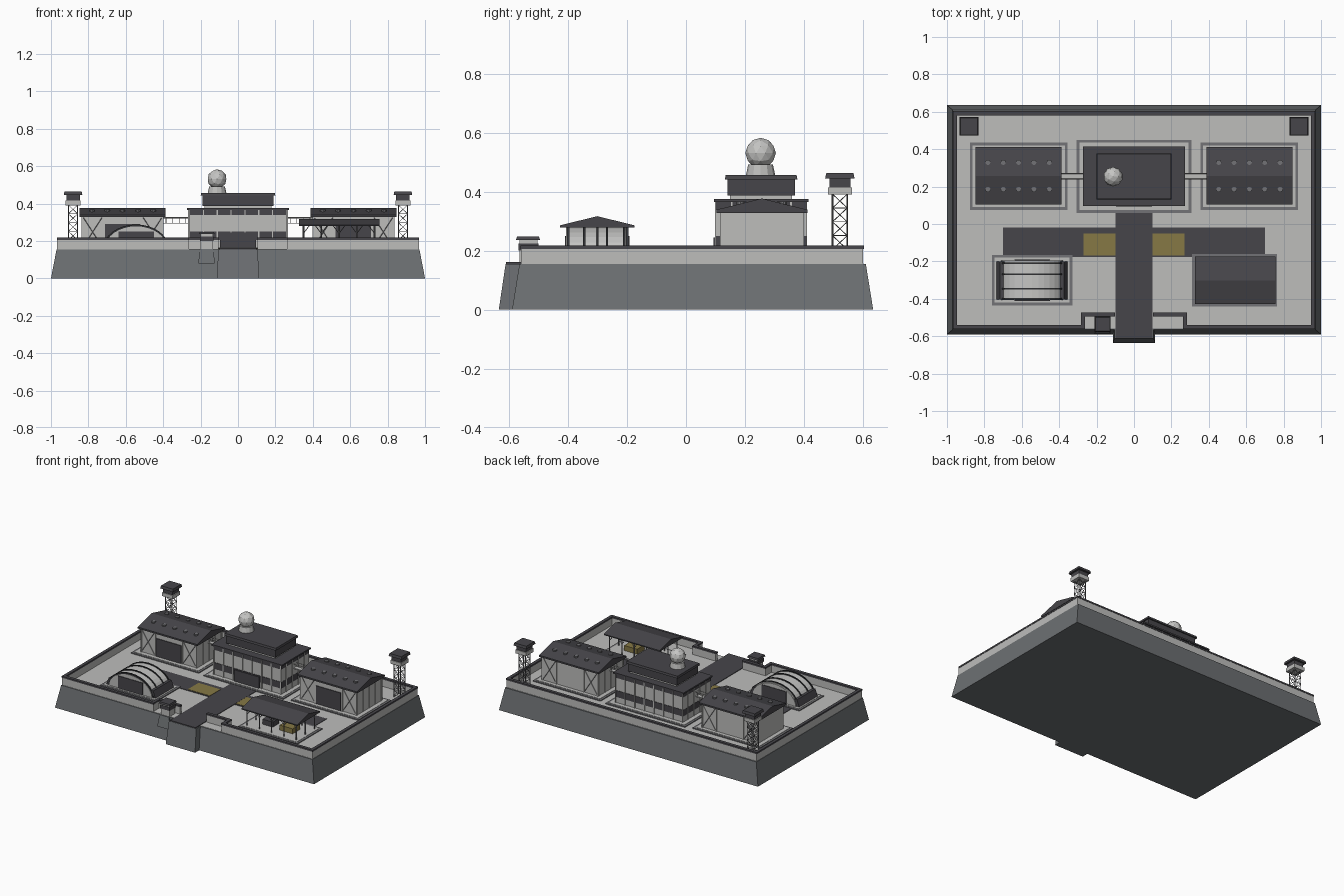
import bpy, bmesh, math
from mathutils import Vector, Matrix

cube = bpy.data.objects.get("Cube")
if cube:
    bpy.data.objects.remove(cube)


def material(name, r, g, b):
    m = bpy.data.materials.new(name)
    m.use_nodes = True
    m.diffuse_color = (r, g, b, 1)
    bsdf = next(n for n in m.node_tree.nodes if n.type == "BSDF_PRINCIPLED")
    bsdf.inputs["Base Color"].default_value = (r, g, b, 1)
    return m


CONCRETE = material("concrete", 0.51, 0.51, 0.5)
STONE = material("slate stone", 0.15, 0.16, 0.168)
DARK = material("charcoal", 0.062, 0.06, 0.068)
BLACK = material("black trim", 0.028, 0.029, 0.032)
CURB = material("curb grey", 0.17, 0.17, 0.18)
OCHRE = material("ochre", 0.24, 0.19, 0.06)
PALE = material("pale grey", 0.56, 0.56, 0.55)


class Part:
    """Collects simple solids into one object."""

    def __init__(self):
        self.bm = bmesh.new()

    def loft(self, a, b):
        va, vb = ([self.bm.verts.new(p) for p in ring] for ring in (a, b))
        n = len(va)
        self.bm.faces.new(va)
        self.bm.faces.new(vb)
        for i in range(n):
            j = (i + 1) % n
            self.bm.faces.new((va[i], va[j], vb[j], vb[i]))
        return self

    def box(self, x0, x1, y0, y1, z0, z1):
        return self.taper((x0, x1, y0, y1), (x0, x1, y0, y1), z0, z1)

    def along_x(self, pts, x0, x1):
        return self.loft([(x0, *p) for p in pts], [(x1, *p) for p in pts])

    def along_y(self, pts, y0, y1):
        return self.loft([(x, y0, z) for x, z in pts], [(x, y1, z) for x, z in pts])

    def taper(self, low, high, z0, z1):
        def ring(r, z):
            return [(r[0], r[2], z), (r[1], r[2], z), (r[1], r[3], z), (r[0], r[3], z)]
        return self.loft(ring(low, z0), ring(high, z1))

    def beam(self, p, q, r=0.003):
        p, q = Vector(p), Vector(q)
        u = (q - p).orthogonal().normalized() * r
        v = (q - p).normalized().cross(u)
        ring = [u + v, v - u, -u - v, u - v]
        return self.loft([p + c for c in ring], [q + c for c in ring])

    def tube(self, x, y, z0, z1, r0, r1, n=12):
        def ring(r, z):
            return [(x + r * math.cos(math.tau * i / n), y + r * math.sin(math.tau * i / n), z) for i in range(n)]
        return self.loft(ring(r0, z0), ring(r1, z1))

    def done(self, name, mat):
        bmesh.ops.recalc_face_normals(self.bm, faces=self.bm.faces[:])
        me = bpy.data.meshes.new(name)
        self.bm.to_mesh(me)
        self.bm.free()
        me.materials.append(mat)
        ob = bpy.data.objects.new(name, me)
        bpy.context.collection.objects.link(ob)


FLOOR = 0.157
SIDES = (("right", -1), ("left", 1))

# Foundation, gate block and sunken yard
Part().taper((-1, 1, -0.59, 0.635), (-0.97, 0.97, -0.565, 0.61), 0, 0.155).done("foundation", STONE)
Part().taper((-0.113, 0.113, -0.635, -0.5), (-0.105, 0.105, -0.612, -0.5), 0, 0.155).done("gate_block", STONE)
Part().box(-0.966, 0.966, -0.56, 0.602, 0.15, FLOOR).done("yard", CONCRETE)

# Parapet wall around the yard, set back at the gate, with a dark cap
wall, cap = Part(), Part()
path = [(0.112, -0.484), (0.272, -0.484), (0.272, -0.55), (0.958, -0.55), (0.958, 0.592), (0, 0.592)]
for s in (-1, 1):
    for (ax, ay), (bx, by) in zip(path, path[1:]):
        xs, ys = sorted((s * ax, s * bx)), sorted((ay, by))
        wall.box(xs[0] - 0.009, xs[1] + 0.009, ys[0] - 0.009, ys[1] + 0.009, 0.15, 0.206)
        cap.box(xs[0] - 0.011, xs[1] + 0.011, ys[0] - 0.011, ys[1] + 0.011, 0.206, 0.217)
wall.done("parapet", CONCRETE)
cap.done("parapet_cap", DARK)

# Roads and marked bays
Part().box(-0.098, 0.098, -0.61, 0.07, 0.154, 0.161).box(-0.7, 0.7, -0.177, -0.02, 0.154, 0.16).done("roads", DARK)
Part().box(-0.27, -0.1, -0.168, -0.05, FLOOR, 0.162).box(0.1, 0.27, -0.168, -0.05, FLOOR, 0.162).done("marked_bays", OCHRE)

# Building pads: grey kerb around a pale slab
curb, slab = Part(), Part()
for x0, x1, y0, y1 in ((-0.307, 0.307, 0.06, 0.45), (-0.878, -0.355, 0.075, 0.435), (0.355, 0.878, 0.075, 0.435),
                       (-0.76, -0.33, -0.435, -0.165), (0.31, 0.765, -0.44, -0.16)):
    curb.box(x0, x1, y0, y1, 0.155, 0.163)
    slab.box(x0 + 0.015, x1 - 0.015, y0 + 0.015, y1 - 0.015, 0.155, 0.165)
curb.done("pad_kerbs", CURB)
slab.done("pad_slabs", CONCRETE)

# Headquarters: two storeys with window bands and pilasters
Part().box(-0.26, 0.26, 0.105, 0.405, FLOOR, 0.365).box(-0.18, 0.18, 0.15, 0.36, 0.37, 0.392).done("headquarters_walls", CONCRETE)
Part().box(-0.263, 0.263, 0.102, 0.408, 0.205, 0.25).box(-0.263, 0.263, 0.102, 0.408, 0.338, 0.365).done("headquarters_windows", DARK)
pil = Part()
for i in range(8):
    x = -0.259 + i * 0.074
    pil.box(x - 0.003, x + 0.003, 0.099, 0.411, FLOOR, 0.365)
for i in range(4):
    y = 0.155 + i * 0.067
    pil.box(-0.266, 0.266, y - 0.003, y + 0.003, FLOOR, 0.365)
pil.done("headquarters_pilasters", CONCRETE)
Part().box(-0.095, 0.095, 0.094, 0.12, FLOOR, 0.245).done("headquarters_door", DARK)
Part().box(-0.272, 0.272, 0.095, 0.415, 0.365, 0.375).box(-0.19, 0.19, 0.14, 0.37, 0.388, 0.445).done("headquarters_roof", DARK)
Part().taper((-0.2, 0.2, 0.132, 0.378), (-0.197, 0.197, 0.135, 0.375), 0.442, 0.457).done("upper_roof", DARK)

# Radar dome
Part().tube(-0.112, 0.253, 0.455, 0.492, 0.05, 0.042).done("dome_base", CONCRETE)
dome = Part()
bmesh.ops.create_icosphere(dome.bm, subdivisions=2, radius=0.052, matrix=Matrix.Translation((-0.112, 0.253, 0.531)))
dome.done("radar_dome", PALE)

for side, s in SIDES:
    # Hangar with solid gabled roof, vents, big door and cross bracing
    cx, ym = s * 0.617, 0.257
    Part().box(cx - 0.215, cx + 0.215, 0.12, 0.395, FLOOR, 0.334).done(side + "_hangar_walls", CONCRETE)
    roof = [(0.103, 0.328), (0.103, 0.339), (ym, 0.377), (0.412, 0.339), (0.412, 0.328)]
    Part().along_x(roof, cx - 0.23, cx + 0.23).done(side + "_hangar_roof", DARK)
    Part().box(cx - 0.095, cx + 0.095, 0.115, 0.13, FLOOR, 0.29).done(side + "_hangar_door", DARK)
    vents, frame, ribs = Part(), Part(), Part()
    for i in range(5):
        for y in (0.185, 0.33):
            vents.tube(cx + (i - 2) * 0.082, y, 0.345, 0.367, 0.014, 0.014, 10)
    for y in (0.119, 0.396):
        for a, b in ((-0.21, -0.11), (0.11, 0.21)):
            frame.beam((cx + a, y, 0.17), (cx + b, y, 0.325), 0.0012).beam((cx + b, y, 0.17), (cx + a, y, 0.325), 0.0012)
    for x in (-0.213, -0.105, 0.105, 0.213):
        ribs.box(cx + x - 0.004, cx + x + 0.004, 0.115, 0.4, FLOOR, 0.333)
    for i in range(5):
        y = 0.125 + i * 0.066
        ribs.box(cx - 0.219, cx + 0.219, y - 0.003, y + 0.003, FLOOR, 0.333)
    vents.done(side + "_roof_vents", CURB)
    frame.done(side + "_hangar_bracing", CURB)
    ribs.done(side + "_hangar_ribs", CONCRETE)

    # Truss footbridge between hangar and headquarters
    bridge = Part().box(*sorted((s * 0.26, s * 0.405)), 0.24, 0.27, 0.292, 0.297)
    for y in (0.24, 0.27):
        bridge.beam((s * 0.26, y, 0.324), (s * 0.405, y, 0.324), 0.002)
        for i in range(4):
            x = 0.28 + i * 0.035
            bridge.beam((s * x, y, 0.295), (s * x, y, 0.324), 0.001)
    bridge.done(side + "_footbridge", CONCRETE)

    # Watchtower on a lattice
    tx, ty = s * 0.882, 0.522
    legs, r = Part(), 0.025
    corners = [(tx - r, ty - r), (tx + r, ty - r), (tx + r, ty + r), (tx - r, ty + r)]
    for i, a in enumerate(corners):
        b = corners[(i + 1) % 4]
        legs.beam((*a, FLOOR), (*a, 0.395), 0.002)
        for k in range(5):
            z, t = FLOOR + k * 0.047, FLOOR + (k + 1) * 0.047
            legs.beam((*a, z), (*b, t), 0.001).beam((*b, z), (*a, t), 0.001).beam((*a, t), (*b, t), 0.001)
    legs.done(side + "_tower_lattice", CURB)
    Part().box(tx - 0.041, tx + 0.041, ty - 0.041, ty + 0.041, 0.39, 0.415).done(side + "_tower_cabin", CONCRETE)
    Part().box(tx - 0.036, tx + 0.036, ty - 0.036, ty + 0.036, 0.415, 0.447).done(side + "_tower_windows", DARK)
    Part().taper((tx - 0.05, tx + 0.05, ty - 0.05, ty + 0.05), (tx - 0.046, tx + 0.046, ty - 0.046, ty + 0.046), 0.445, 0.463).done(side + "_tower_roof", DARK)


# Arched bunker with ribs, end doors and sloped side banks
def arch(rx, rz):
    return [(-0.545 + rx * math.cos(math.pi * i / 16), 0.16 + rz * math.sin(math.pi * i / 16)) for i in range(17)]


Part().along_y(arch(0.17, 0.122), -0.395, -0.205).done("bunker_shell", PALE)
ribs = Part()
for y in (-0.4, -0.345, -0.268, -0.21):
    ribs.along_y(arch(0.175, 0.128), y - 0.004, y + 0.004)
ribs.done("bunker_ribs", BLACK)
Part().along_y(arch(0.166, 0.118), -0.407, -0.195).done("bunker_ends", CONCRETE)
Part().box(-0.64, -0.45, -0.411, -0.191, FLOOR, 0.25).done("bunker_doors", DARK)
banks = Part()
for s in (-1, 1):
    banks.along_y([(-0.545 + s * x, z) for x, z in ((0.192, FLOOR), (0.14, FLOOR), (0.14, 0.212), (0.172, 0.212))], -0.403, -0.2)
banks.done("bunker_banks", DARK)

# Open storage shed with posts and crates
ym = -0.301
Part().along_x([(-0.427, 0.279), (-0.427, 0.286), (ym, 0.317), (-0.175, 0.286), (-0.175, 0.279)], 0.325, 0.757).done("shed_roof", DARK)
posts = Part()
for y in (-0.4, -0.2):
    for i in range(5):
        x = 0.35 + i * 0.095
        posts.beam((x, y, FLOOR), (x, y, 0.28), 0.003)
        for d in (-0.03, 0.03):
            if 0.34 < x + d < 0.74:
                posts.beam((x, y, 0.24), (x + d, y, 0.28), 0.0015)
for x in (0.35, 0.73):
    posts.beam((x, ym, FLOOR), (x, ym, 0.29), 0.003)
posts.done("shed_frame", CURB)
Part().box(0.56, 0.66, -0.34, -0.26, FLOOR, 0.2).done("ochre_crates", OCHRE)
Part().box(0.42, 0.5, -0.33, -0.26, FLOOR, 0.2).done("dark_crates", DARK)

# Gate guard booth on a footing
Part().taper((-0.212, -0.125, -0.588, -0.5), (-0.205, -0.13, -0.572, -0.5), 0.08, FLOOR).done("booth_footing", STONE)
Part().box(-0.2, -0.134, -0.565, -0.503, 0.155, 0.236).done("booth_walls", CONCRETE)
Part().box(-0.203, -0.131, -0.568, -0.5, 0.2, 0.225).done("booth_windows", DARK)
Part().taper((-0.21, -0.125, -0.577, -0.495), (-0.206, -0.129, -0.573, -0.499), 0.236, 0.248).done("booth_roof", DARK)
